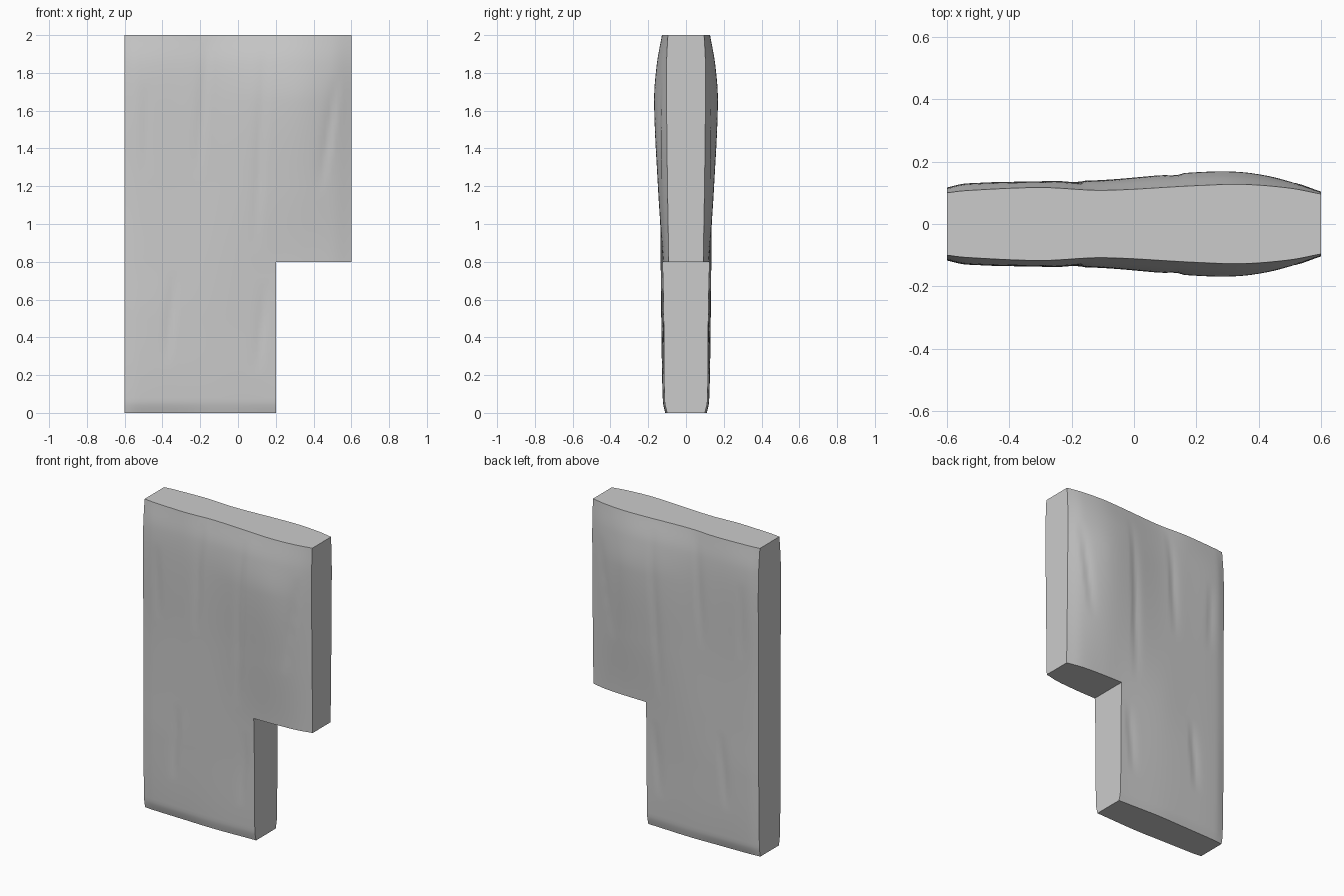
import bpy, bmesh, math

if "Cube" in bpy.data.objects:
    bpy.data.objects.remove(bpy.data.objects["Cube"])

# Half thickness of the slab at a few stations (rows: height, columns: x)
XS = [-0.6, -0.54, -0.3, -0.1, 0.2, 0.35, 0.5, 0.6]
ZS = [0.0, 0.06, 0.5, 0.8, 1.2, 1.65, 1.85, 2.0]
HALF = [
    [.095, .100, .106, .110, .100, .100, .100, .095],
    [.105, .115, .121, .122, .113, .113, .110, .095],
    [.112, .124, .130, .130, .118, .118, .110, .092],
    [.112, .122, .130, .134, .125, .122, .112, .092],
    [.112, .122, .131, .137, .148, .146, .126, .098],
    [.117, .130, .137, .141, .166, .166, .138, .103],
    [.113, .126, .133, .132, .152, .152, .132, .103],
    [.100, .107, .117, .108, .123, .127, .115, .096]]

# Shallow grain lines: x at low end, x at high end, low z, high z, depth
GRAIN = [(.10, .15, .85, 1.95, .007), (.44, .53, 1.15, 1.8, .006),
         (-.20, -.16, 1.25, 1.98, .006), (-.37, -.33, .25, .75, .006),
         (.11, .15, .2, .7, .005), (-.47, -.48, 1.25, 1.75, .004)]


def spline(ks, vs, t):
    """Smooth Hermite interpolation through stations."""
    n = len(ks)
    i = max(k for k in range(n - 1) if k == 0 or ks[k] <= t + 1e-6)

    def slope(k):
        a, b = max(k - 1, 0), min(k + 1, n - 1)
        return (vs[b] - vs[a]) / (ks[b] - ks[a])
    h = ks[i + 1] - ks[i]
    u = min(max((t - ks[i]) / h, 0), 1)
    return ((2*u**3 - 3*u*u + 1) * vs[i] + (u**3 - 2*u*u + u) * h * slope(i)
            + (3*u*u - 2*u**3) * vs[i + 1] + (u**3 - u*u) * h * slope(i + 1))


def half_thickness(x, z):
    y = spline(ZS, [spline(XS, row, x) for row in HALF], z)
    for x0, x1, z0, z1, depth in GRAIN:
        t = (z - z0) / (z1 - z0)
        if 0 < t < 1:
            d = x - (x0 + (x1 - x0) * t)
            # one crisp side, one soft side
            y -= depth * math.sin(math.pi * t) * math.exp(-(d / (.012 if d > 0 else .035))**2)
    return y


# Stepped slab outline as a fine grid with the lower right corner cut away
bm = bmesh.new()
NX, NZ, S = 60, 100, 0.02
pts = {}


def vert(i, j):
    if (i, j) not in pts:
        pts[i, j] = bm.verts.new((-0.6 + i * S, 0, j * S))
    return pts[i, j]


for i in range(NX):
    for j in range(NZ):
        if i < 40 or j >= 40:
            bm.faces.new([vert(i, j), vert(i + 1, j), vert(i + 1, j + 1), vert(i, j + 1)])

# Thicken to a bulging front and back
front = list(bm.verts)
ext = bmesh.ops.extrude_face_region(bm, geom=list(bm.faces), use_keep_orig=True)
back = {g for g in ext["geom"] if isinstance(g, bmesh.types.BMVert)}
for v in bm.verts:
    v.co.y = half_thickness(v.co.x, v.co.z) * (1 if v in back else -1)
bmesh.ops.recalc_face_normals(bm, faces=list(bm.faces))

mesh = bpy.data.meshes.new("stepped_slab")
bm.to_mesh(mesh)
bm.free()
slab = bpy.data.objects.new("stepped_slab", mesh)
bpy.context.collection.objects.link(slab)
bpy.context.view_layer.objects.active = slab
slab.select_set(True)
bpy.ops.object.shade_smooth_by_angle(angle=math.radians(35))
